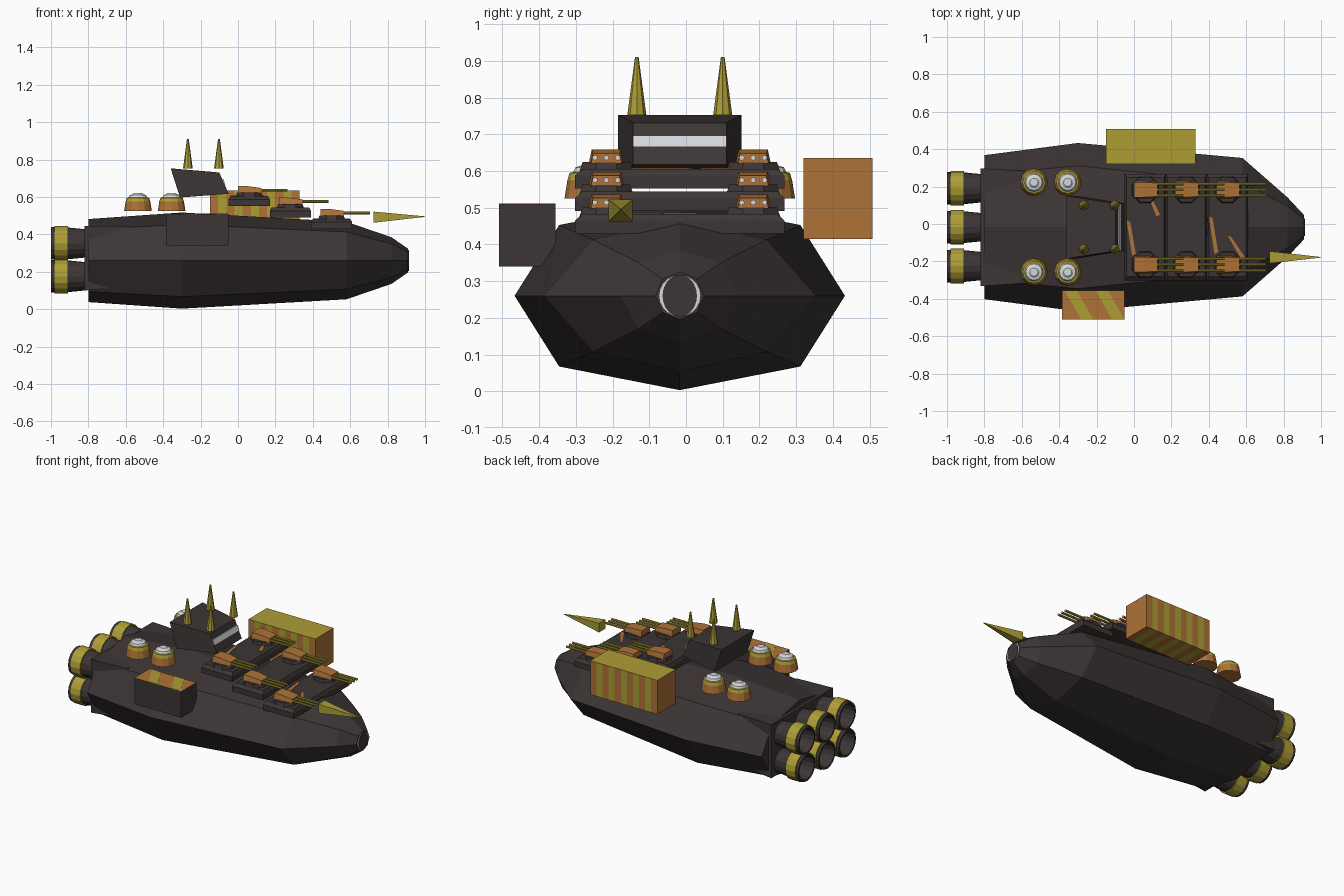
import bpy, bmesh, math

if "Cube" in bpy.data.objects:
    bpy.data.objects.remove(bpy.data.objects["Cube"])

CY = -0.017  # centre line of the hull


def mat(name, rgb):
    m = bpy.data.materials.new(name)
    m.diffuse_color = (*rgb, 1)
    m.use_nodes = True
    m.node_tree.nodes["Principled BSDF"].inputs["Base Color"].default_value = m.diffuse_color
    return m


MATS = [mat("dark_steel", (0.046, 0.036, 0.036)),
        mat("yellow", (0.42, 0.34, 0.036)),
        mat("orange", (0.42, 0.17, 0.038)),
        mat("light_grey", (0.66, 0.68, 0.71))]
DARK, YELLOW, ORANGE, LIGHT = range(4)


def loft(name, rings, colours, caps=(0, 0)):
    """Skin a list of point rings; one colour per band, one per end cap."""
    bm = bmesh.new()
    vr = [[bm.verts.new(p) for p in r] for r in rings]
    n = len(rings[0])
    if isinstance(colours, int):
        colours, caps = [colours] * (len(rings) - 1), (colours, colours)
    for k in range(len(rings) - 1):
        for i in range(n):
            j = (i + 1) % n
            f = bm.faces.new((vr[k][i], vr[k][j], vr[k + 1][j], vr[k + 1][i]))
            f.material_index = colours[k]
    bm.faces.new(vr[0]).material_index = caps[0]
    bm.faces.new(vr[-1]).material_index = caps[1]
    bmesh.ops.recalc_face_normals(bm, faces=bm.faces)
    me = bpy.data.meshes.new(name)
    bm.to_mesh(me)
    bm.free()
    for m in MATS:
        me.materials.append(m)
    ob = bpy.data.objects.new(name, me)
    bpy.context.collection.objects.link(ob)
    return ob


def angles(n, off=0.0):
    return [2 * math.pi * (i + off) / n for i in range(n)]


def ring_x(x, y, z, ry, rz, n, off=0.0):
    return [(x, y + ry * math.cos(a), z + rz * math.sin(a)) for a in angles(n, off)]


def ring_z(x, y, z, r, n, off=0.0):
    return [(x + r * math.cos(a), y + r * math.sin(a), z) for a in angles(n, off)]


def rect_x(x, y0, y1, z0, z1):
    return [(x, y0, z0), (x, y1, z0), (x, y1, z1), (x, y0, z1)]


def box(name, x0, x1, y0, y1, z0, z1, c):
    return loft(name, [rect_x(x0, y0, y1, z0, z1), rect_x(x1, y0, y1, z0, z1)], c)


def plate(name, pts, z, c, t=0.004):
    """Thin painted plate from xy corners."""
    return loft(name, [[(x, y, z) for x, y in pts], [(x, y, z + t) for x, y in pts]], c)


# Hull: eight-sided sections (x, half width, half height, corner factors)
def section(x, w, h, fy, fz):
    q = [(1, 0), (fy, fz), (0, 1), (-fy, fz), (-1, 0), (-fy, -fz), (0, -1), (fy, -fz)]
    return [(x, CY + w * a, 0.26 + h * b) for a, b in q]


loft("hull", [section(-0.80, 0.385, 0.222, 0.73, 0.75),
              section(-0.30, 0.45, 0.257, 0.73, 0.75),
              section(0.58, 0.37, 0.207, 0.64, 0.74),
              section(0.82, 0.16, 0.125, 0.70, 0.72),
              section(0.908, 0.066, 0.064, 0.71, 0.71)], DARK)

# Nose light: bright disc with a dark cap
loft("nose_light", [ring_x(x, CY, 0.26, 0.056, 0.056, 20) for x in (0.905, 0.910)], LIGHT)
loft("nose_cap", [ring_x(x, CY, 0.26, 0.047, 0.057, 20) for x in (0.907, 0.913)], DARK)

# Engine block and six hollow nozzles
loft("engine_block", [rect_x(-0.82, CY - 0.315, CY + 0.315, 0.10, 0.446),
                      rect_x(-0.57, CY - 0.30, CY + 0.30, 0.12, 0.446)], DARK)
NOZZLE = [(-0.80, 0.074), (-0.91, 0.085), (-0.91, 0.093), (-0.98, 0.093),
          (-0.98, 0.087), (-1.0, 0.087), (-1.0, 0.076), (-0.90, 0.068)]
for i in (-1, 0, 1):
    for z in (0.176, 0.352):
        loft("engine_nozzle", [ring_x(x, CY + 0.208 * i, z, r, r, 16) for x, r in NOZZLE],
             [DARK, YELLOW, YELLOW, YELLOW, DARK, DARK, DARK], (DARK, LIGHT))

# Three stepped gun decks, each with a pair of triple-barrel turrets
for k in range(3):
    x, z = 0.50 - 0.22 * k, 0.43 + 0.061 * k
    loft("gun_deck", [
        [(x - 0.11, CY - 0.285, z), (x + 0.11, CY - 0.285, z),
         (x + 0.11, CY + 0.285, z), (x - 0.11, CY + 0.285, z)],
        [(x - 0.11, CY - 0.285, z + 0.035), (x + 0.11, CY - 0.285, z + 0.035),
         (x + 0.11, CY + 0.285, z + 0.035), (x - 0.11, CY + 0.285, z + 0.035)],
        [(x - 0.10, CY - 0.265, z + 0.053), (x + 0.10, CY - 0.265, z + 0.053),
         (x + 0.10, CY + 0.265, z + 0.053), (x - 0.10, CY + 0.265, z + 0.053)]], DARK)
    for s in (-1, 1):
        y = CY + 0.2 * s
        loft("turret_base", [ring_z(x, y, z + 0.045, 0.08, 8, 0.5),
                             ring_z(x, y, z + 0.072, 0.07, 8, 0.5)], DARK)
        zh = z + 0.068

        def head(xx, wb, wt, h):
            return [(xx, y - wb, zh), (xx, y + wb, zh), (xx, y + wt, zh + h), (xx, y - wt, zh + h)]
        loft("turret_head", [head(x - 0.06, 0.048, 0.04, 0.038),
                             head(x - 0.01, 0.048, 0.04, 0.038),
                             head(x + 0.065, 0.042, 0.036, 0.028)], ORANGE)
        for b in (-1, 0, 1):
            loft("gun_barrel", [ring_x(xx, y + 0.031 * b, zh + 0.016, 0.0075, 0.0075, 8)
                                for xx in (x + 0.04, x + 0.205)], [YELLOW], (YELLOW, LIGHT))

# Painted slashes on the decks
for x0, x1, y0, y1, k in ((0.08, 0.12, 0.14, 0.05, 2), (-0.04, -0.01, 0.02, -0.16, 2),
                          (0.40, 0.43, 0.04, -0.15, 0), (0.50, 0.575, -0.06, -0.18, 0)):
    plate("deck_slash", [(x0, y0), (x0 + 0.02, y0 - 0.01), (x1 + 0.02, y1), (x1, y1 - 0.01)],
          0.482 + 0.061 * k, ORANGE)


# Bridge: tilted block narrowing to the front, with a window strip
def bridge_ring(xb, zb, xt, zt, w):
    return [(xb, CY - w, zb), (xb, CY + w, zb), (xt, CY + w, zt), (xt, CY - w, zt)]


loft("bridge", [bridge_ring(-0.31, 0.597, -0.36, 0.753, 0.168),
                bridge_ring(-0.05, 0.617, -0.10, 0.731, 0.127)], DARK)
loft("bridge_window", [bridge_ring(-0.079, 0.666, -0.092, 0.697, 0.127),
                       bridge_ring(-0.067, 0.666, -0.079, 0.697, 0.127)], LIGHT)

# Four antennas above the bridge corners
for x in (-0.268, -0.102):
    for s in (-1, 1):
        loft("antenna", [ring_z(x, CY + 0.117 * s, 0.752, 0.026, 8),
                         ring_z(x, CY + 0.117 * s, 0.91, 0.005, 8)], YELLOW)

# Four domed launchers on the aft deck
DOME = [(0.525, 0.074), (0.575, 0.066), (0.595, 0.060), (0.597, 0.050),
        (0.610, 0.044), (0.614, 0.030), (0.622, 0.022)]
for x in (-0.535, -0.355):
    for s in (-1, 1):
        loft("launcher_dome", [ring_z(x, CY + 0.24 * s, z, r, 12) for z, r in DOME],
             [ORANGE, YELLOW, YELLOW, LIGHT, LIGHT, LIGHT], (ORANGE, LIGHT))

# Striped cargo crate on the far side: banded along x, yellow lid
N = 11
crate = loft("striped_crate",
             [rect_x(-0.15 + 0.48 * i / N, 0.32, 0.508, 0.415, 0.635) for i in range(N + 1)],
             [YELLOW if i % 2 else ORANGE for i in range(N)], (ORANGE, ORANGE))
for f in crate.data.polygons:
    if f.normal.z > 0.9:
        f.material_index = YELLOW

# Dark crate on the near side with a hazard-striped lid
box("dark_crate", -0.385, -0.05, -0.51, -0.355, 0.34, 0.508, DARK)
plate("crate_lid", [(-0.385, -0.51), (-0.05, -0.51), (-0.05, -0.355), (-0.385, -0.355)],
      0.507, ORANGE, 0.003)
for x in (-0.37, -0.205):
    plate("lid_stripe", [(x, -0.356), (x + 0.065, -0.356), (x + 0.152, -0.509), (x + 0.087, -0.509)],
          0.508, YELLOW)

# Four-sided ram spike at the bow
loft("bow_spike", [ring_x(0.725, -0.178, 0.492, 0.046, 0.042, 4, 0.5),
                   ring_x(1.0, -0.178, 0.495, 0.002, 0.002, 4, 0.5)], YELLOW)
